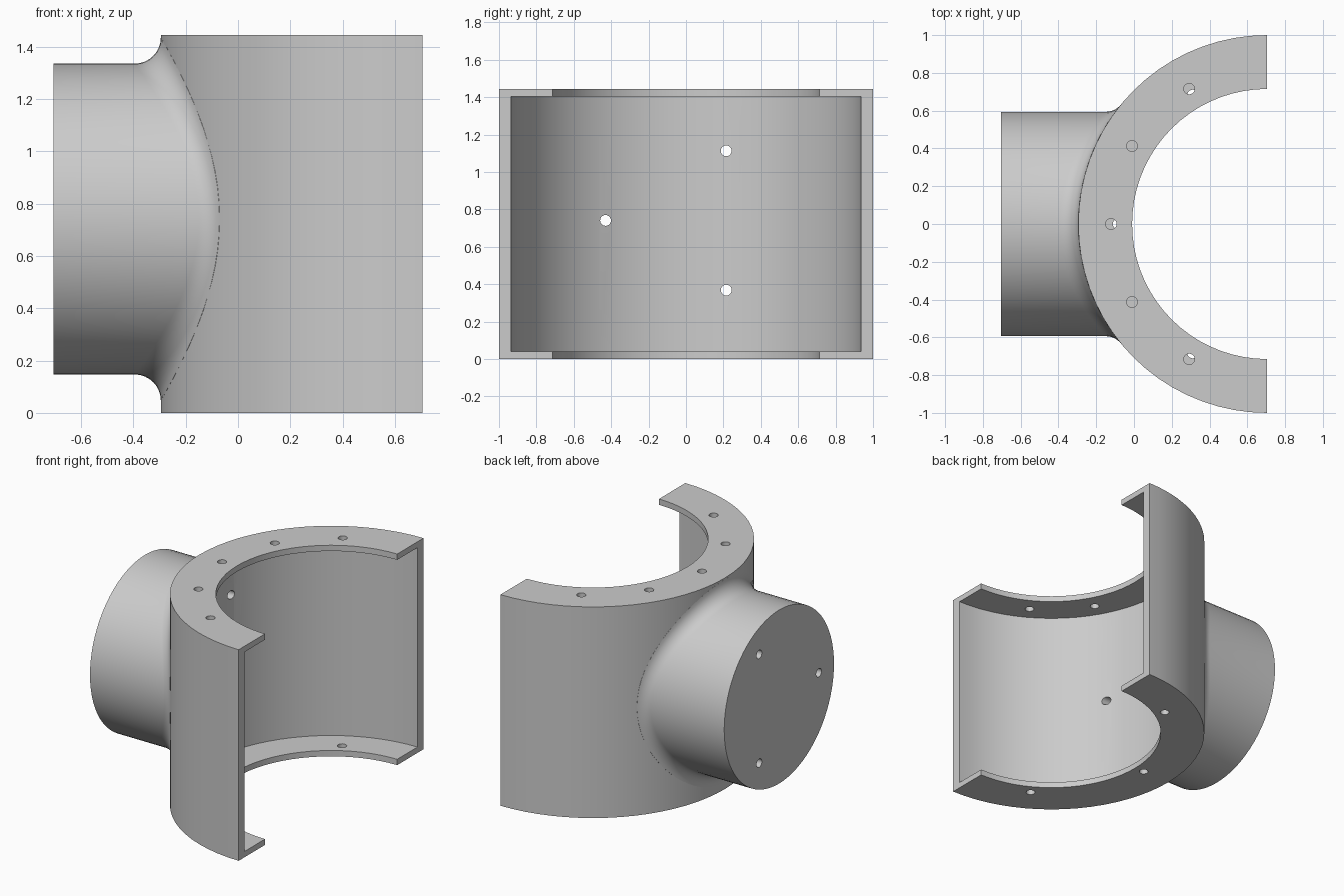
import bpy, bmesh
from math import sin, cos, pi, sqrt, radians
from mathutils import Vector, Matrix

cube = bpy.data.objects.get("Cube")
if cube:
    bpy.data.objects.remove(cube, do_unlink=True)

HEIGHT, AXIS_X = 1.445, 0.705         # shell height and its axis
OUTER, WALL, LIP, PLATE = 1.0, 0.935, 0.715, 0.04
BOSS_R, BOSS_Z, BOSS_END = 0.594, 0.741, -0.705
FILLET, HOLE_R = 0.1, 0.029

grey = bpy.data.materials.new("plain grey")
grey.use_nodes = True
COLOUR = (0.6, 0.6, 0.6, 1)
grey.diffuse_color = COLOUR
grey.node_tree.nodes["Principled BSDF"].inputs["Base Color"].default_value = COLOUR


def make_object(name, bm):
    bmesh.ops.recalc_face_normals(bm, faces=bm.faces)
    mesh = bpy.data.meshes.new(name)
    bm.to_mesh(mesh)
    bm.free()
    mesh.materials.append(grey)
    obj = bpy.data.objects.new(name, mesh)
    bpy.context.collection.objects.link(obj)
    return obj


def skin(bm, rings, closed):
    """Join successive vertex rings with quads."""
    for a, b in zip(rings, rings[1:]):
        n = len(a)
        for i in range(n if closed else n - 1):
            j = (i + 1) % n
            bm.faces.new((a[i], a[j], b[j], b[i]))


# Half-round shell: C-shaped section swept through 180 degrees
def half_shell():
    bm = bmesh.new()
    section = [(OUTER, 0), (OUTER, HEIGHT), (LIP, HEIGHT), (LIP, HEIGHT - PLATE),
               (WALL, HEIGHT - PLATE), (WALL, PLATE), (LIP, PLATE), (LIP, 0)]
    steps = 36
    rings = []
    for i in range(steps + 1):
        a = pi / 2 + pi * i / steps
        rings.append([bm.verts.new((AXIS_X + r * cos(a), r * sin(a), z))
                      for r, z in section])
    skin(bm, rings, True)
    bm.faces.new(rings[0])
    bm.faces.new(rings[-1])
    return make_object("half_shell", bm)


# Round boss with a rolling-ball fillet where it meets the shell
def side_boss():
    bm = bmesh.new()
    count, arc_steps = 72, 8
    angles = [2 * pi * i / count for i in range(count)]

    def on_shell(y, z, radius):
        return Vector((AXIS_X - sqrt(radius ** 2 - y * y), y, BOSS_Z + z))

    def fillet_point(a, t):
        reach = BOSS_R + FILLET
        ball = on_shell(reach * cos(a), reach * sin(a), OUTER + FILLET)
        to_boss = Vector((0, -cos(a), -sin(a)))
        to_shell = Vector((AXIS_X - ball.x, -ball.y, 0)).normalized()
        return ball + FILLET * to_boss.slerp(to_shell, t)

    loops = [[Vector((BOSS_END, BOSS_R * cos(a), BOSS_Z + BOSS_R * sin(a)))
              for a in angles]]
    for k in range(arc_steps + 1):
        loops.append([fillet_point(a, k / arc_steps) for a in angles])
    # buried inner end follows the curve of the shell wall
    rim = loops[-1]
    for s in (1, 0.8, 0.6, 0.4, 0.2):
        loops.append([on_shell(p.y * s, (p.z - BOSS_Z) * s, 0.965) for p in rim])
    rings = [[bm.verts.new(p) for p in loop] for loop in loops]
    skin(bm, rings, True)
    bm.faces.new(rings[0])
    bm.faces.new(rings[-1])
    return make_object("side_boss", bm)


# Bolt hole cutters
def hole_cutters():
    bm = bmesh.new()

    def pin(centre, length, turn=Matrix()):
        bmesh.ops.create_cone(bm, cap_ends=True, segments=20, radius1=HOLE_R,
                              radius2=HOLE_R, depth=length,
                              matrix=Matrix.Translation(centre) @ turn)

    def flange_pins(degrees, radius, z):
        for d in degrees:
            a = radians(d)
            pin((AXIS_X + radius * cos(a), radius * sin(a), z), 0.1)

    flange_pins(range(120, 241, 30), 0.826, HEIGHT - PLATE / 2)
    flange_pins(range(120, 241, 60), 0.788, PLATE / 2)
    for d in (60, 180, 300):
        a = radians(d)
        pin((-0.4, 0.43 * cos(a), BOSS_Z + 0.43 * sin(a)), 1.0,
            Matrix.Rotation(pi / 2, 4, 'Y'))
    return make_object("hole_cutters", bm)


parts = [half_shell(), side_boss()]
cutter = hole_cutters()
cutter.hide_render = True

for part in parts:
    mod = part.modifiers.new("bolt_holes", 'BOOLEAN')
    mod.operation, mod.solver, mod.object = 'DIFFERENCE', 'EXACT', cutter
    bpy.ops.object.select_all(action='DESELECT')
    bpy.context.view_layer.objects.active = part
    part.select_set(True)
    bpy.ops.object.modifier_apply(modifier=mod.name)
    bpy.ops.object.shade_smooth_by_angle(angle=radians(30))

bpy.data.objects.remove(cutter, do_unlink=True)
